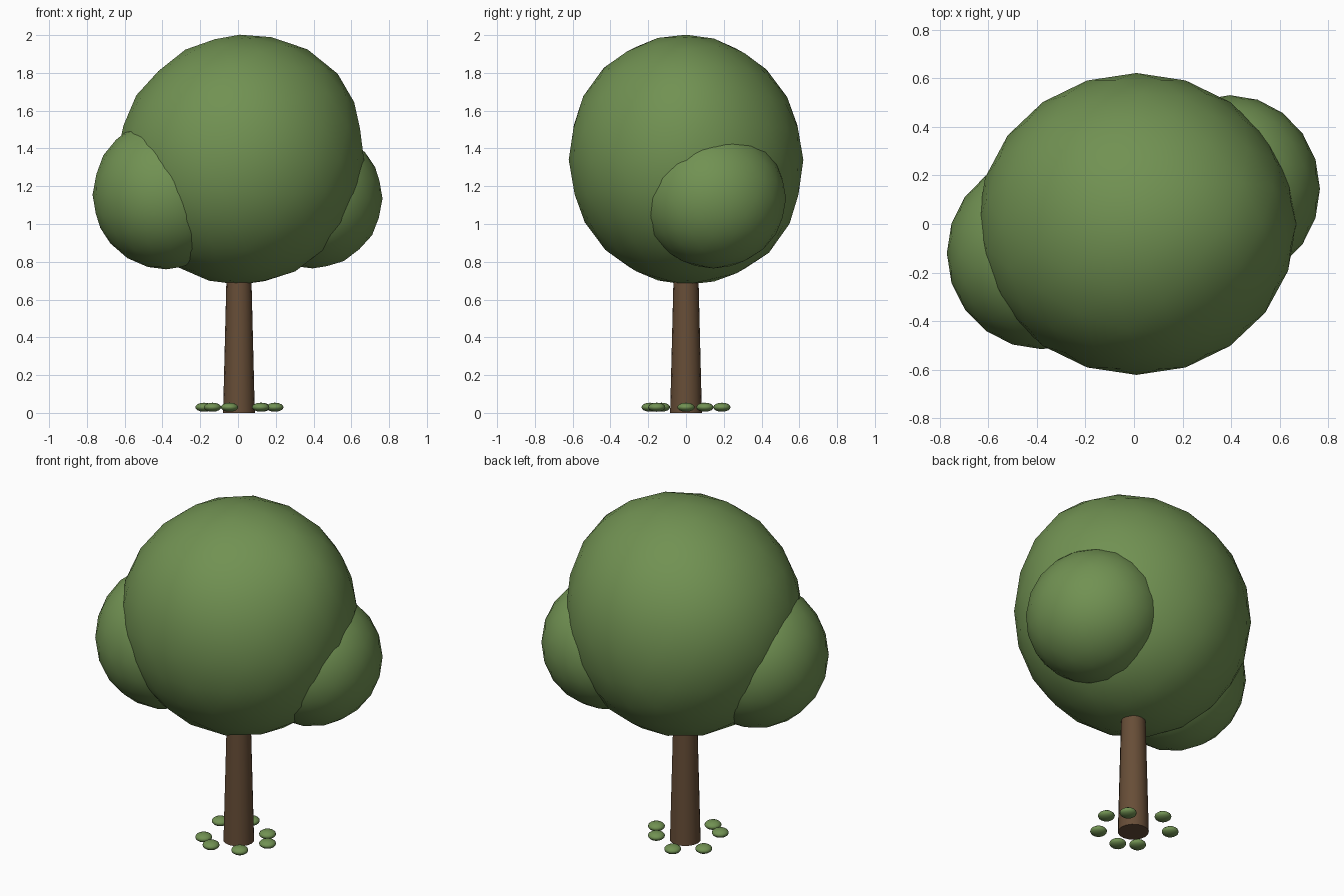
import bpy
import math
from mathutils import Vector

old = bpy.data.objects.get("Cube")
if old:
    bpy.data.objects.remove(old, do_unlink=True)


def make_material(name, color):
    mat = bpy.data.materials.new(name)
    mat.use_nodes = True
    mat.diffuse_color = color
    mat.node_tree.nodes["Principled BSDF"].inputs["Base Color"].default_value = color
    return mat


LEAF = make_material("leaf green", (0.165, 0.285, 0.085, 1))
BARK = make_material("bark brown", (0.135, 0.075, 0.038, 1))


def finish(name, mat):
    obj = bpy.context.object
    obj.name = name
    obj.data.materials.append(mat)
    return obj


def foliage(name, center, radii, bumps=()):
    """Low-poly rounded leaf mass with gentle swellings along given directions."""
    bpy.ops.mesh.primitive_ico_sphere_add(subdivisions=3, radius=1, location=center)
    obj = finish(name, LEAF)
    for v in obj.data.vertices:
        n = v.co.normalized()
        swell = 1.0
        for direction, amount in bumps:
            facing = max(0.0, n.dot(Vector(direction).normalized()))
            swell += amount * facing ** 8
        v.co = Vector(c * r for c, r in zip(n, radii)) * swell
    bpy.ops.object.shade_smooth()
    return obj


# Leaf crown and its two side lobes
foliage("crown", (0.01, 0, 1.34), (0.655, 0.62, 0.66),
        [((1, 0, 1), 0.05), ((-1, 0, 1), -0.02),
         ((0, 1, -1), 0.03), ((0, -1, 1), 0.02)])
foliage("left_lobe", (0.395, 0.145, 1.135), (0.37, 0.385, 0.37))
foliage("right_lobe", (-0.38, -0.12, 1.155), (0.39, 0.395, 0.395),
        [((-0.4, -0.3, 1), 0.03)])

# Tapered trunk running up into the crown
bpy.ops.mesh.primitive_cone_add(vertices=16, radius1=0.084, radius2=0.064,
                                depth=0.8, location=(0.005, 0, 0.4))
finish("trunk", BARK)
bpy.ops.object.shade_smooth_by_angle(angle=math.radians(40))

# Ring of small grass tufts around the foot
TUFTS = [(0.195, 0), (0.125, 0.1), (-0.045, 0.19), (-0.18, 0.09),
         (-0.135, -0.13), (-0.045, -0.19), (0.12, -0.155)]
for i, (x, y) in enumerate(TUFTS):
    bpy.ops.mesh.primitive_uv_sphere_add(segments=16, ring_count=8, radius=1,
                                         location=(x, y, 0.03))
    tuft = finish(f"grass_tuft_{i + 1}", LEAF)
    tuft.scale = (0.046, 0.046, 0.024)
    bpy.ops.object.shade_smooth()
